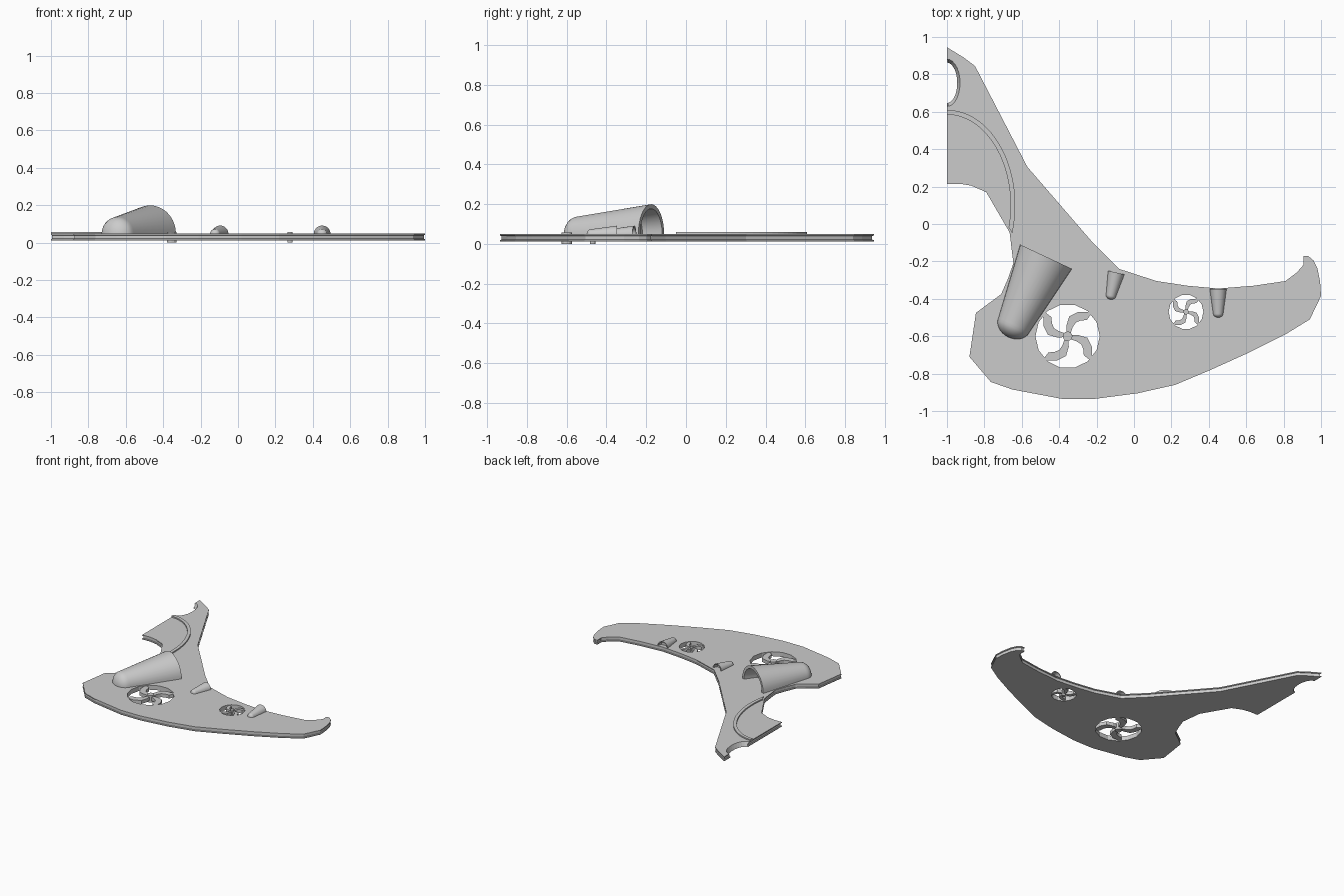
import bpy, bmesh
from math import sin, cos, pi, radians
from mathutils import Vector

if "Cube" in bpy.data.objects:
    bpy.data.objects.remove(bpy.data.objects["Cube"])

Z0, Z1 = 0.012, 0.048          # plate bottom and top


def make(name, verts, faces, smooth=False):
    me = bpy.data.meshes.new(name)
    bm = bmesh.new()
    vs = [bm.verts.new(v) for v in verts]
    for f in faces:
        bm.faces.new([vs[i] for i in f])
    bmesh.ops.remove_doubles(bm, verts=bm.verts, dist=1e-5)
    bmesh.ops.recalc_face_normals(bm, faces=bm.faces)
    bm.to_mesh(me)
    bm.free()
    ob = bpy.data.objects.new(name, me)
    bpy.context.collection.objects.link(ob)
    if smooth:
        bpy.ops.object.select_all(action='DESELECT')
        ob.select_set(True)
        bpy.context.view_layer.objects.active = ob
        bpy.ops.object.shade_smooth_by_angle(angle=radians(35))
    return ob


def stack(name, rings):
    """Closed solid from equal-length rings of 3D points."""
    n = len(rings[0])
    verts = [p for r in rings for p in r]
    faces = [(k*n+i, k*n+(i+1) % n, (k+1)*n+(i+1) % n, (k+1)*n+i)
             for k in range(len(rings)-1) for i in range(n)]
    faces += [tuple(range(n)), tuple(range((len(rings)-1)*n, len(rings)*n))]
    return make(name, verts, faces)


def oval(cx, cy, rx, ry, z, n):
    return [(cx+rx*cos(2*pi*i/n), cy+ry*sin(2*pi*i/n), z) for i in range(n)]


def inset(pts, d):
    """Move a clockwise outline inwards by d."""
    out = []
    for i, p in enumerate(pts):
        a, b = Vector(pts[i-1]), Vector(pts[(i+1) % len(pts)])
        p = Vector(p)
        u, v = (p-a).normalized(), (b-p).normalized()
        n1, n2 = Vector((u.y, -u.x)), Vector((v.y, -v.x))
        out.append(p+(n1+n2)/max(0.5, 1+n1.dot(n2))*d)
    return out


# Wing plate with a shallow groove around its edge
outline = [
    (-1, .945), (-.91, .89), (-.85, .845), (-.57, .305), (-.22, -.10), (-.08, -.24),
    (.12, -.305), (.285, -.33), (.45, -.345), (.64, -.33), (.81, -.305), (.87, -.26),
    (.905, -.22), (.905, -.17), (.93, -.17), (.96, -.195), (.98, -.235), (.995, -.31),
    (1, -.385), (.94, -.51), (.81, -.59), (.62, -.685), (.41, -.78), (.22, -.86),
    (.02, -.905), (-.21, -.935), (-.385, -.935), (-.65, -.885), (-.765, -.845),
    (-.88, -.71), (-.845, -.475), (-.71, -.375), (-.675, -.295), (-.645, -.21),
    (-.665, -.045), (-.79, .17), (-.87, .205), (-.93, .215), (-1, .215)]
inner = inset(outline, 0.006)
levels = [(outline, Z0), (outline, Z0+.007), (inner, Z0+.009),
          (inner, Z1-.009), (outline, Z1-.007), (outline, Z1)]
plate = stack("wing_plate", [[(p[0], p[1], z) for p in pts] for pts, z in levels])

# Openings: two fan wells and the funnel-shaped half hole in the neck
fans = [(-.355, -.60, .172), (.278, -.47, .093)]
cutters = [stack("well_cutter", [oval(x, y, r, r, z, 14) for z in (-.1, .2)])
           for x, y, r in fans]
cutters.append(stack("neck_cutter", [oval(-1, .755, .04, .09, -.024, 28),
                                     oval(-1, .755, .085, .145, .084, 28)]))
bpy.context.view_layer.objects.active = plate
for c in cutters:
    c.hide_render = True
    m = plate.modifiers.new("opening", 'BOOLEAN')
    m.object, m.operation, m.solver = c, 'DIFFERENCE', 'EXACT'
    bpy.ops.object.modifier_apply(modifier=m.name)
    bpy.data.objects.remove(c)


# Fans: hub and four S-shaped blades
def fan(x, y, r):
    hub = .15*r
    stack("fan_hub", [oval(x, y, hub, hub, z, 12) for z in (0, .056)])
    path = [(.03, .08), (.06, .3), (.15, .52), (.36, .62), (.56, .63), (.70, .72)]
    half = [.06, .10, .14, .14, .13, .05]
    left, right = [], []
    for i, p in enumerate(path):
        t = Vector(path[min(i+1, 5)])-Vector(path[max(i-1, 0)])
        t.normalize()
        nrm = Vector((-t.y, t.x))*half[i]
        left.append(Vector(p)+nrm)
        right.append(Vector(p)-nrm)
    shape = left+right[::-1]
    for k in range(4):
        c, s = cos(k*pi/2), sin(k*pi/2)
        pts = [(x+r*(c*p.x-s*p.y), y+r*(s*p.x+c*p.y)) for p in shape]
        stack("fan_blade", [[(a, b, z) for a, b in pts] for z in (.016, .044)])


for f in fans:
    fan(*f)


# Pods: tapered half-round shells with a blunt nose and a hollow back
def pod(name, back, tip, r0, r1, cup, n=18):
    back, tip = Vector(back), Vector(tip)
    d = tip-back
    length = d.length
    d.normalize()
    side = Vector((-d.y, d.x))
    prof = [(cup, 0), (cup, .72*r0), (0, .85*r0), (0, r0)]
    start = length-.8*r1
    prof += [(start+.8*r1*sin(a), r1*cos(a)) for a in [pi/2*i/7 for i in range(8)]]
    verts = []
    for t, r in prof:
        for i in range(n+1):
            a = pi*i/n
            p = back+d*t+side*(r*cos(a))
            verts.append((p.x, p.y, Z1-.002+r*sin(a)))
    w = n+1
    tris = []
    for k in range(len(prof)-1):
        for i in range(n):
            tris.append((k*w+i, k*w+i+1, (k+1)*w+i+1, (k+1)*w+i))
    return make(name, verts, tris, True)


pod("engine_pod", (-.47, -.175), (-.672, -.605), .153, .092, .10)
pod("inner_gun_pod", (-.095, -.26), (-.128, -.403), .045, .027, .03)
pod("outer_gun_pod", (.45, -.347), (.45, -.50), .045, .027, .03)

# Raised rim curving around the cockpit bay
N = 24
rim = []
for rx, ry, end in ((.365, .51, -17), (.34, .485, -14)):
    arc = [radians(90+(end-90)*i/N) for i in range(N+1)]
    row = [(-1+rx*cos(a), .10+ry*sin(a)) for a in arc]
    rim += row if not rim else row[::-1]
M = len(rim)
verts = [(x, y, z) for z in (Z1-.004, .058) for x, y in rim]
faces = [(i, (i+1) % M, M+(i+1) % M, M+i) for i in range(M)]
for i in range(N):
    q = (i, i+1, M-2-i, M-1-i)
    faces += [q, tuple(M+j for j in q)]
make("bay_rim", verts, faces)
